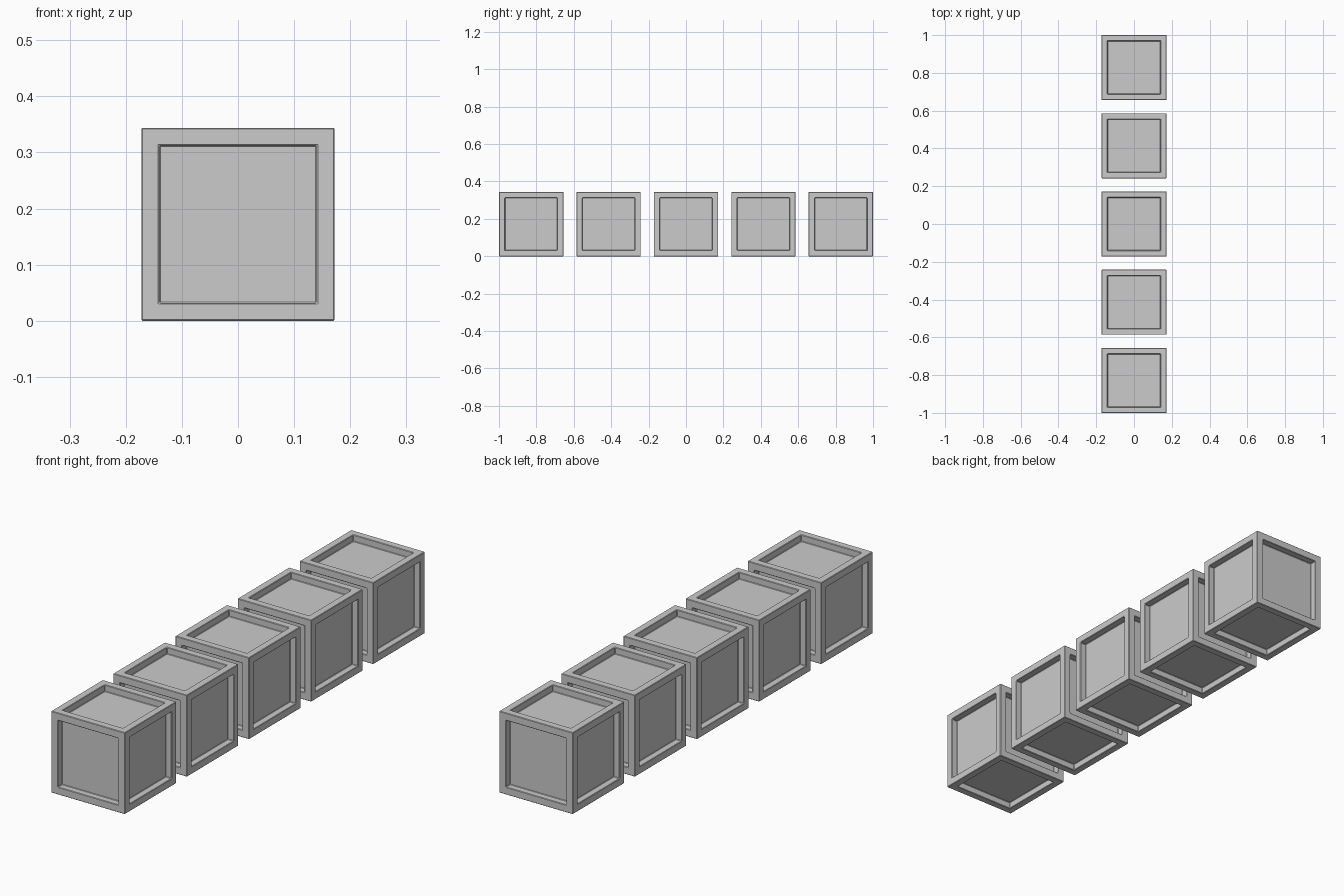
import bpy, bmesh

if "Cube" in bpy.data.objects:
    bpy.data.objects.remove(bpy.data.objects["Cube"])

SIZE = 0.344      # cube edge
BORDER = 0.045    # frame width around each panel
DEPTH = 0.028     # panel recess
PITCH = (2 - SIZE) / 4


def make_crate(name, y):
    # cube with a recessed square panel on every side
    bm = bmesh.new()
    bmesh.ops.create_cube(bm, size=SIZE)
    panels = list(bm.faces)
    bmesh.ops.inset_individual(bm, faces=panels, thickness=BORDER)
    bmesh.ops.inset_individual(bm, faces=panels, thickness=0.0, depth=-DEPTH)
    bm.normal_update()

    # tiny softening of the sharp edges
    edges = [e for e in bm.edges if e.calc_face_angle(0) > 0.5]
    bmesh.ops.bevel(bm, geom=edges, offset=0.002, offset_type='OFFSET',
                    segments=1, profile=0.5, affect='EDGES')

    mesh = bpy.data.meshes.new(name)
    bm.to_mesh(mesh)
    bm.free()
    obj = bpy.data.objects.new(name, mesh)
    obj.location = (0, y, SIZE / 2)
    bpy.context.collection.objects.link(obj)
    return obj


# row of five identical crates
for i in range(5):
    make_crate(f"crate_{i + 1}", (i - 2) * PITCH)
